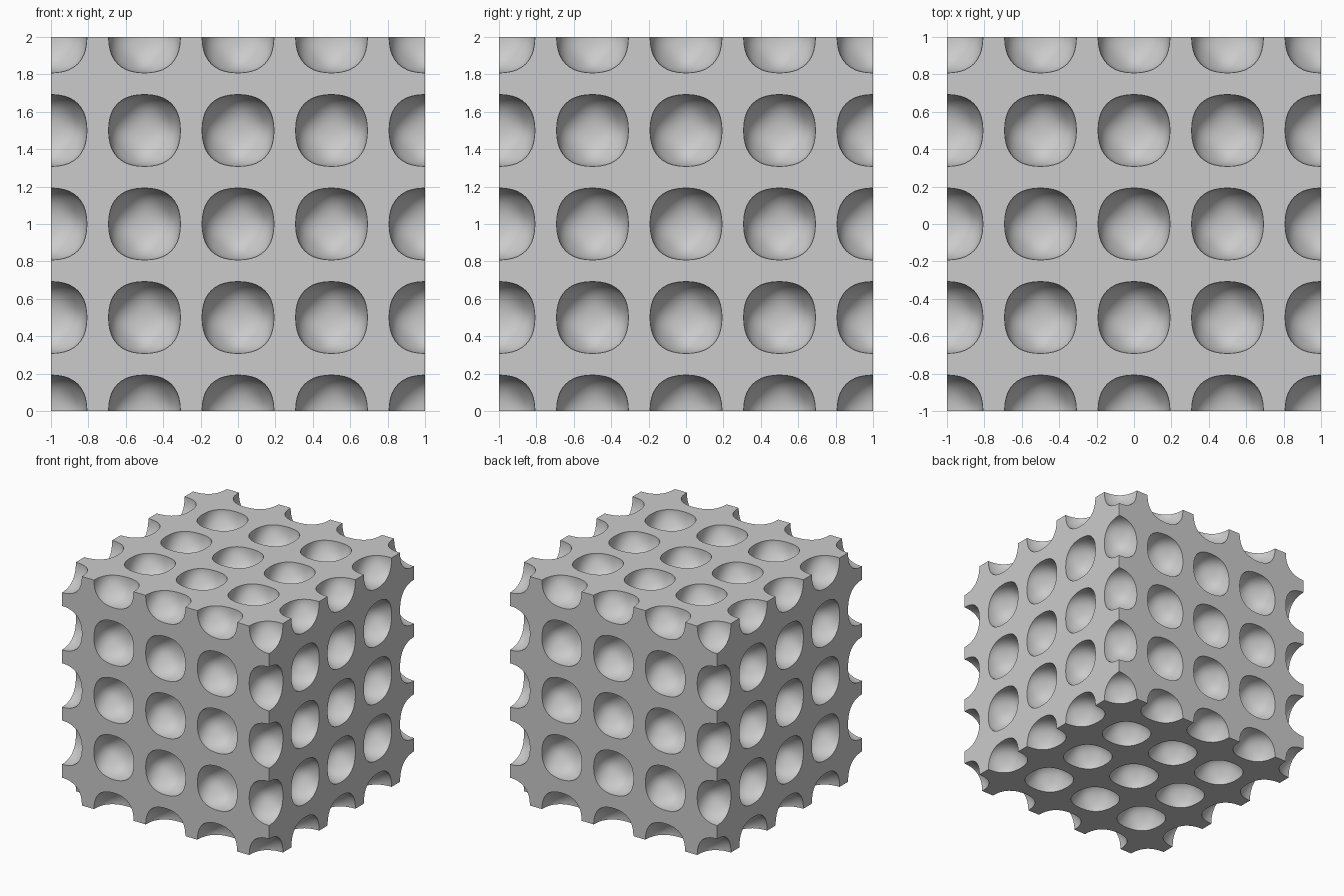
import bpy, bmesh, math
from itertools import product
from mathutils import Vector

old = bpy.data.objects.get("Cube")
if old:
    bpy.data.objects.remove(old, do_unlink=True)

PITCH = 0.5           # spacing of the pockets
RADIUS = 0.192        # half width of one pocket
SQUARENESS = 0.24     # swells the pocket towards its edges
CORNER_CUT = 1.9      # flattens the pocket at its eight corners
CENTRE = Vector((0, 0, 1))

# Plain grey material
grey = bpy.data.materials.new("light grey")
grey.use_nodes = True
colour = (0.6, 0.6, 0.6, 1)
grey.diffuse_color = colour
grey.node_tree.nodes["Principled BSDF"].inputs["Base Color"].default_value = colour


def make_object(name, bm):
    mesh = bpy.data.meshes.new(name)
    bm.to_mesh(mesh)
    bm.free()
    mesh.materials.append(grey)
    obj = bpy.data.objects.new(name, mesh)
    bpy.context.collection.objects.link(obj)
    return obj


def rounded_cell():
    """A ball with slightly squared outlines and flattened corners."""
    bm = bmesh.new()
    bmesh.ops.create_cube(bm, size=2)
    bmesh.ops.subdivide_edges(bm, edges=bm.edges[:], cuts=10, use_grid_fill=True)
    for v in bm.verts:
        d = Vector([math.tan(c * math.pi / 4) for c in v.co]).normalized()
        x, y, z = (c * c for c in d)
        swell = SQUARENESS * (x * y + y * z + z * x) - CORNER_CUT * x * y * z
        v.co = d * RADIUS * (1 + swell)
    return bm


# Pocket cutter: one cell at every lattice point on the outside of the block
cell = make_object("pocket_cell", rounded_cell())
bm = bmesh.new()
for ijk in product(range(-2, 3), repeat=3):
    if max(map(abs, ijk)) == 2:
        first = len(bm.verts)
        bm.from_mesh(cell.data)
        bm.verts.ensure_lookup_table()
        bmesh.ops.translate(bm, verts=bm.verts[first:], vec=Vector(ijk) * PITCH + CENTRE)
cutter = make_object("pocket_cutter", bm)
bpy.data.objects.remove(cell, do_unlink=True)

# Solid block with the pockets carved out
bm = bmesh.new()
bmesh.ops.create_cube(bm, size=2)
bmesh.ops.translate(bm, verts=bm.verts, vec=CENTRE)
block = make_object("pocketed_block", bm)
carve = block.modifiers.new("carve_pockets", "BOOLEAN")
carve.operation = "DIFFERENCE"
carve.solver = "EXACT"
carve.object = cutter

bpy.ops.object.select_all(action="DESELECT")
block.select_set(True)
bpy.context.view_layer.objects.active = block
bpy.ops.object.modifier_apply(modifier=carve.name)
bpy.data.objects.remove(cutter, do_unlink=True)

# Smooth pockets with crisp rims
bpy.ops.object.shade_smooth_by_angle(angle=math.radians(35))
